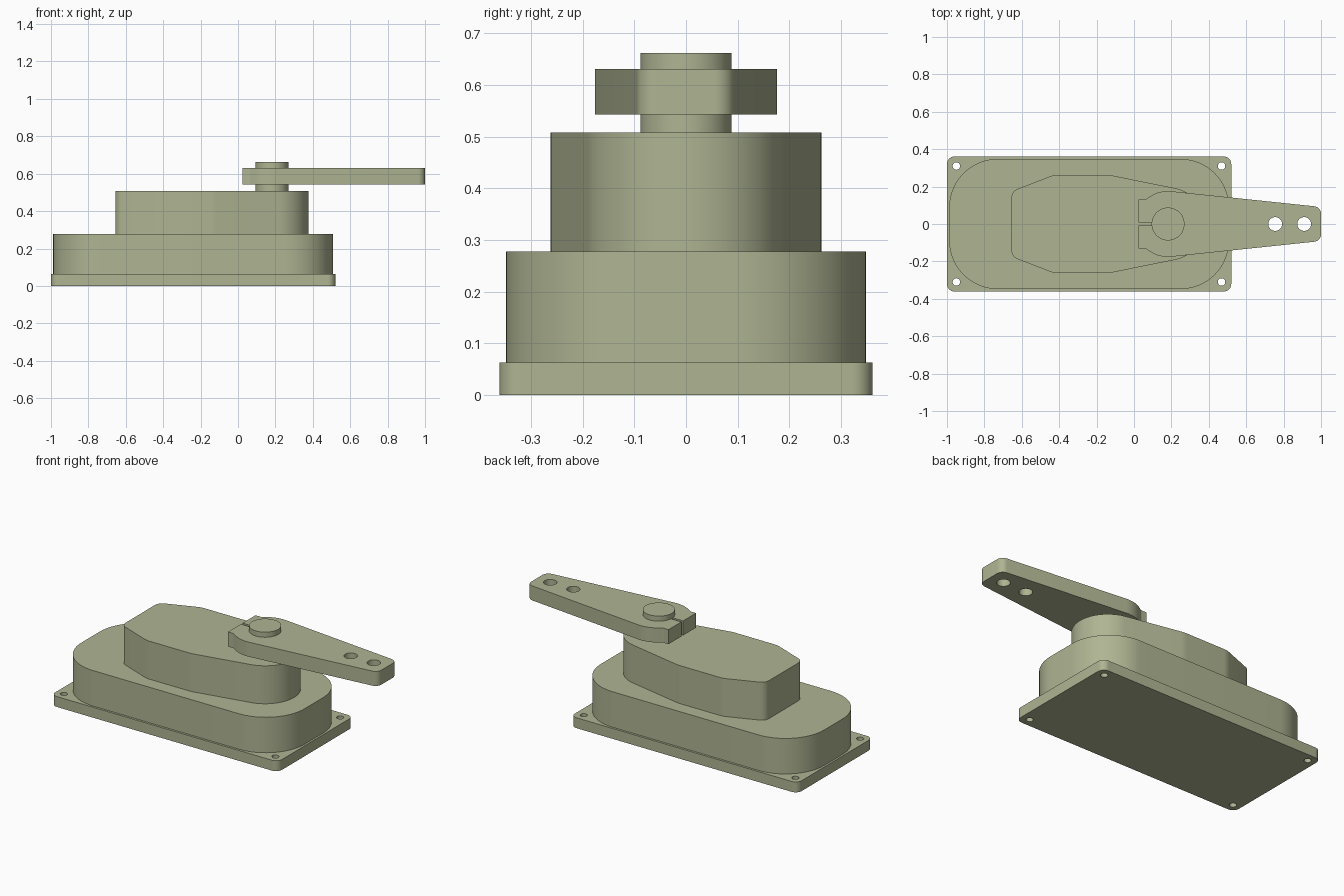
import bpy, math
from mathutils import Vector

if "Cube" in bpy.data.objects:
    bpy.data.objects.remove(bpy.data.objects["Cube"])

mat = bpy.data.materials.new("olive_paint")
mat.diffuse_color = (0.43, 0.46, 0.29, 1)
mat.use_nodes = True
mat.node_tree.nodes["Principled BSDF"].inputs["Base Color"].default_value = mat.diffuse_color


def arc(cx, cy, r, a0, a1, n):
    return [(cx + r * math.cos(math.radians(a0 + (a1 - a0) * i / n)),
             cy + r * math.sin(math.radians(a0 + (a1 - a0) * i / n))) for i in range(n + 1)]


def circle(cx, cy, r, n=40):
    return arc(cx, cy, r, 0, 360, n)[:-1]


def rounded(points, n=10):
    """Closed outline from (x, y[, radius]) corners, each filleted by its radius."""
    out = []
    for i, p in enumerate(points):
        c, r = Vector(p[:2]), (p[2] if len(p) > 2 else 0)
        if r == 0:
            out.append(tuple(c))
            continue
        u = (Vector(points[i - 1][:2]) - c).normalized()
        v = (Vector(points[(i + 1) % len(points)][:2]) - c).normalized()
        half = u.angle(v) / 2
        centre = c + (u + v).normalized() * (r / math.sin(half))
        start = c + u * (r / math.tan(half)) - centre
        end = c + v * (r / math.tan(half)) - centre
        sweep = math.pi - 2 * half
        for k in range(n + 1):
            t = k / n
            d = (start * math.sin((1 - t) * sweep) + end * math.sin(t * sweep)) / math.sin(sweep)
            out.append(tuple(centre + d))
    return out


def mirrored(half):
    """Complete an outline whose y > 0 half is given."""
    return half + [(p[0], -p[1], *p[2:]) for p in reversed(half) if abs(p[1]) > 1e-6]


def box_outline(x0, x1, y, r, n=10):
    return rounded(mirrored([(x0, y, r), (x1, y, r)]), n)


def plate(name, loops, z0, z1):
    """Extrude an outline (first loop) with holes (other loops) from z0 to z1."""
    cu = bpy.data.curves.new(name, 'CURVE')
    cu.dimensions, cu.fill_mode = '2D', 'BOTH'
    cu.extrude = (z1 - z0) / 2
    for loop in loops:
        s = cu.splines.new('POLY')
        s.points.add(len(loop) - 1)
        for pt, (x, y) in zip(s.points, loop):
            pt.co = (x, y, 0, 1)
        s.use_cyclic_u = True
    ob = bpy.data.objects.new(name, cu)
    bpy.context.collection.objects.link(ob)
    ob.location.z = (z0 + z1) / 2
    bpy.ops.object.select_all(action='DESELECT')
    ob.select_set(True)
    bpy.context.view_layer.objects.active = ob
    bpy.ops.object.convert(target='MESH')
    ob = bpy.context.object
    # weld caps to walls
    bpy.ops.object.mode_set(mode='EDIT')
    bpy.ops.mesh.select_all(action='SELECT')
    bpy.ops.mesh.remove_doubles(threshold=1e-5)
    bpy.ops.mesh.normals_make_consistent(inside=False)
    bpy.ops.object.mode_set(mode='OBJECT')
    ob.data.materials.clear()
    ob.data.materials.append(mat)
    bpy.ops.object.shade_smooth_by_angle(angle=math.radians(20))
    return ob


SHAFT_X = 0.182

# Mounting flange with four screw holes
screws = [circle(x, y, 0.02, 24) for x in (-0.95, 0.468) for y in (-0.31, 0.31)]
plate("mounting_flange", [box_outline(-1, 0.52, 0.361, 0.04)] + screws, 0, 0.063)

# Lower housing
plate("lower_housing", [box_outline(-0.988, 0.508, 0.348, 0.26, 20)], 0.063, 0.278)

# Upper housing, tapering to a round nose around the shaft
nose = arc(SHAFT_X, 0, 0.195, 78.5, 0, 20)
plate("upper_housing", [rounded(mirrored(
    [(-0.655, 0.175, 0.05), (-0.43, 0.262, 0.12), (-0.13, 0.262, 0.2)] + nose))], 0.278, 0.508)

# Output shaft
plate("output_shaft", [circle(SHAFT_X, 0, 0.088, 56)], 0.508, 0.662)

# Lever arm: split clamp, round hub, tapered end with two holes
hub = arc(SHAFT_X, 0, 0.176, 118, 84, 10)
arm = rounded(mirrored([(0.1, 0.008), (0.025, 0.008), (0.025, 0.132), (0.062, 0.132, 0.02)]
                       + hub + [(1.0, 0.091, 0.04)]))
plate("lever_arm", [arm, circle(0.755, 0, 0.037), circle(0.91, 0, 0.037)], 0.543, 0.631)
